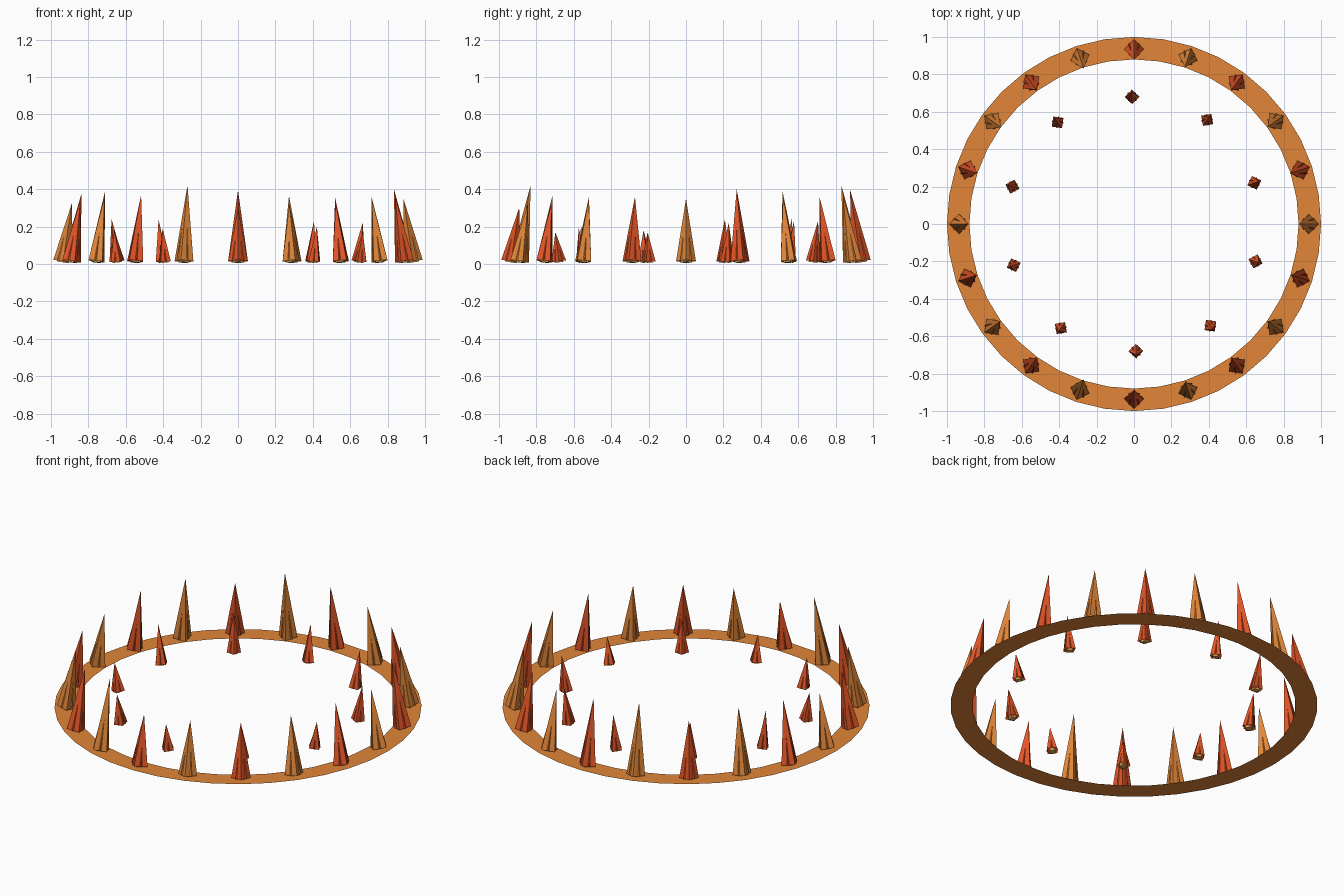
import bpy, bmesh, math
from mathutils import Matrix, Vector

if "Cube" in bpy.data.objects:
    bpy.data.objects.remove(bpy.data.objects["Cube"])

def material(name, rgb):
    m = bpy.data.materials.new(name)
    m.diffuse_color = (*rgb, 1)
    m.use_nodes = True
    m.node_tree.nodes["Principled BSDF"].inputs["Base Color"].default_value = m.diffuse_color
    return m

ORANGE = material("flame orange", (0.76, 0.24, 0.04))
RED = material("flame red", (0.76, 0.09, 0.02))
GOLD = material("ember gold", (0.80, 0.45, 0.10))

def finish(bm, name, mats):
    me = bpy.data.meshes.new(name)
    bm.to_mesh(me)
    bm.free()
    for m in mats:
        me.materials.append(m)
    ob = bpy.data.objects.new(name, me)
    bpy.context.collection.objects.link(ob)

def spike(bm, radius, z0, height, turn, mat, cap):
    """Four-sided pyramid standing at z0."""
    ring = [bm.verts.new((radius * math.cos(turn + k * math.pi / 2),
                          radius * math.sin(turn + k * math.pi / 2), z0)) for k in range(4)]
    tip = bm.verts.new((0, 0, z0 + height))
    for k in range(4):
        bm.faces.new((ring[k], ring[(k + 1) % 4], tip)).material_index = mat
    if cap:
        bm.faces.new(ring[::-1]).material_index = mat

def flame(name, angle, r, tip_z, base, lean, mat):
    """Crossed pyramids with a gold ember at the foot, leaning along the radius."""
    bm = bmesh.new()
    h = (tip_z - 0.015) / math.cos(lean)
    spike(bm, base, 0, h, 0, 0, False)
    spike(bm, base * 0.82, 0, h * 0.85, math.pi / 4, 0, False)
    spike(bm, base * 0.6, -0.006, h * 0.5, 0, 1, True)
    bm.transform(Matrix.Rotation(angle, 4, 'Z') @ Matrix.Translation((r, 0, 0.015))
                 @ Matrix.Rotation(lean, 4, 'Y'))
    finish(bm, name, [mat, GOLD])

# Flat base ring
bm = bmesh.new()
N = 40
loops = [[bm.verts.new((r * math.cos(math.tau * k / N), r * math.sin(math.tau * k / N), 0.006))
          for k in range(N)] for r in (0.88, 1.0)]
for k in range(N):
    j = (k + 1) % N
    bm.faces.new((loops[0][k], loops[1][k], loops[1][j], loops[0][j]))
finish(bm, "base_ring", [ORANGE])

# Outer flames lean inward, alternating colours
outer = [.35, .40, .36, .355, .365, .395, .42, .335, .39, .375,
         .325, .345, .36, .37, .42, .30, .32, .325, .345, .36]
for i, z in enumerate(outer):
    flame(f"outer_flame_{i}", math.radians(18 * i), 0.935, z, 0.053, -0.15,
          RED if i % 2 else ORANGE)

# Inner flames lean outward
inner = [.22, .23, .23, .24, .24, .18, .19, .17, .20, .17]
for i, z in enumerate(inner):
    flame(f"inner_flame_{i}", math.radians(36 * i + 18.9), 0.68, z, 0.039, 0.12, RED)
